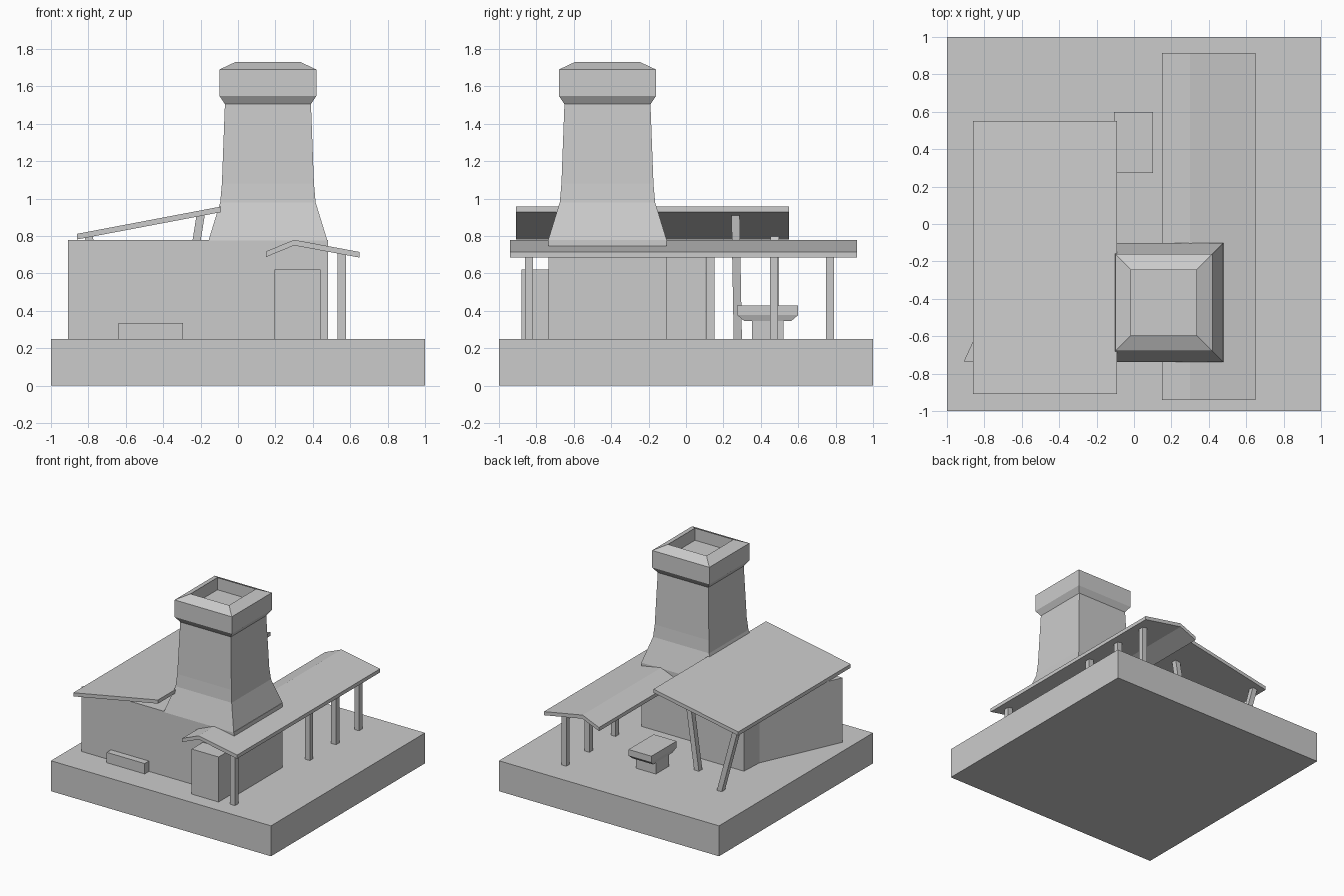
import bpy, bmesh
from mathutils import Vector

if "Cube" in bpy.data.objects:
    bpy.data.objects.remove(bpy.data.objects["Cube"])


def finish(name, bm):
    bmesh.ops.recalc_face_normals(bm, faces=bm.faces)
    me = bpy.data.meshes.new(name)
    bm.to_mesh(me)
    bm.free()
    ob = bpy.data.objects.new(name, me)
    bpy.context.collection.objects.link(ob)
    return ob


def loft(name, rings):
    """Skin a stack of equal-length vertex rings and cap both ends."""
    bm = bmesh.new()
    vs = [[bm.verts.new(p) for p in r] for r in rings]
    n = len(vs[0])
    for a, b in zip(vs, vs[1:]):
        for i in range(n):
            j = (i + 1) % n
            bm.faces.new((a[i], a[j], b[j], b[i]))
    bm.faces.new(vs[0][::-1])
    bm.faces.new(vs[-1])
    return finish(name, bm)


def rect(cx, cy, hx, hy, z):
    return [(cx - hx, cy - hy, z), (cx + hx, cy - hy, z),
            (cx + hx, cy + hy, z), (cx - hx, cy + hy, z)]


def box(name, x0, x1, y0, y1, z0, z1):
    c = ((x0 + x1) / 2, (y0 + y1) / 2, (x1 - x0) / 2, (y1 - y0) / 2)
    return loft(name, [rect(*c, z0), rect(*c, z1)])


def post(name, bottom, top, h=0.022):
    return loft(name, [rect(bottom[0], bottom[1], h, h, bottom[2]),
                       rect(top[0], top[1], h, h, top[2])])


def roof(name, line, y0, y1, t=0.03):
    """Sheet roof: top line in x/z, thickened downwards, extruded along y."""
    bm = bmesh.new()
    cols = [[bm.verts.new(p) for p in ((x, y0, z), (x, y1, z), (x, y1, z - t), (x, y0, z - t))]
            for x, z in line]
    for a, b in zip(cols, cols[1:]):
        for i in range(4):
            j = (i + 1) % 4
            bm.faces.new((a[i], a[j], b[j], b[i]))
    bm.faces.new(cols[0])
    bm.faces.new(cols[-1][::-1])
    return finish(name, bm)


# Ground slab
box("ground_slab", -1, 1, -1, 1, 0, 0.25)

# Building with angled left wall and stepped back wall
plan = [(-0.91, -0.735), (0.48, -0.735), (0.48, -0.105), (-0.16, -0.105),
        (-0.16, 0.105), (-0.60, 0.105), (-0.61, -0.08)]
loft("building", [[(x, y, z) for x, y in plan] for z in (0.25, 0.78)])

# Flared chimney with collar, bevelled rim and recessed top (half width, height)
profile = [(0.318, 0.775), (0.255, 0.98), (0.246, 1.08), (0.23, 1.505), (0.26, 1.55),
           (0.26, 1.69), (0.175, 1.73), (0.175, 1.63)]
loft("chimney", [rect(0.16, -0.42, h, h, z) for h, z in profile])

# Lean-to roof and its slanted supports
roof("lean_to_roof", [(-0.86, 0.812), (-0.09, 0.958)], -0.91, 0.55)
post("slanted_post_inner", (-0.305, 0.277, 0.25), (-0.2, 0.265, 0.91))
post("slanted_post_outer", (-0.65, 0.475, 0.25), (-0.80, 0.475, 0.80))

# Porch roof with a row of posts
roof("porch_roof", [(0.15, 0.718), (0.30, 0.78), (0.65, 0.715)], -0.94, 0.915)
for i, y in enumerate((-0.84, 0.13, 0.47, 0.77)):
    post(f"porch_post_{i + 1}", (0.555, y, 0.25), (0.555, y, 0.71))

# Entrance block and front step
box("entrance_block", 0.195, 0.44, -0.88, -0.73, 0.25, 0.62)
box("front_step", -0.64, -0.295, -0.79, -0.73, 0.25, 0.335)

# Stone table in the yard
loft("table", [rect(-0.002, 0.437, hx, hy, z) for hx, hy, z in
               ((0.09, 0.085, 0.25), (0.09, 0.085, 0.345), (0.092, 0.125, 0.345),
                (0.104, 0.163, 0.378), (0.104, 0.163, 0.43))])
